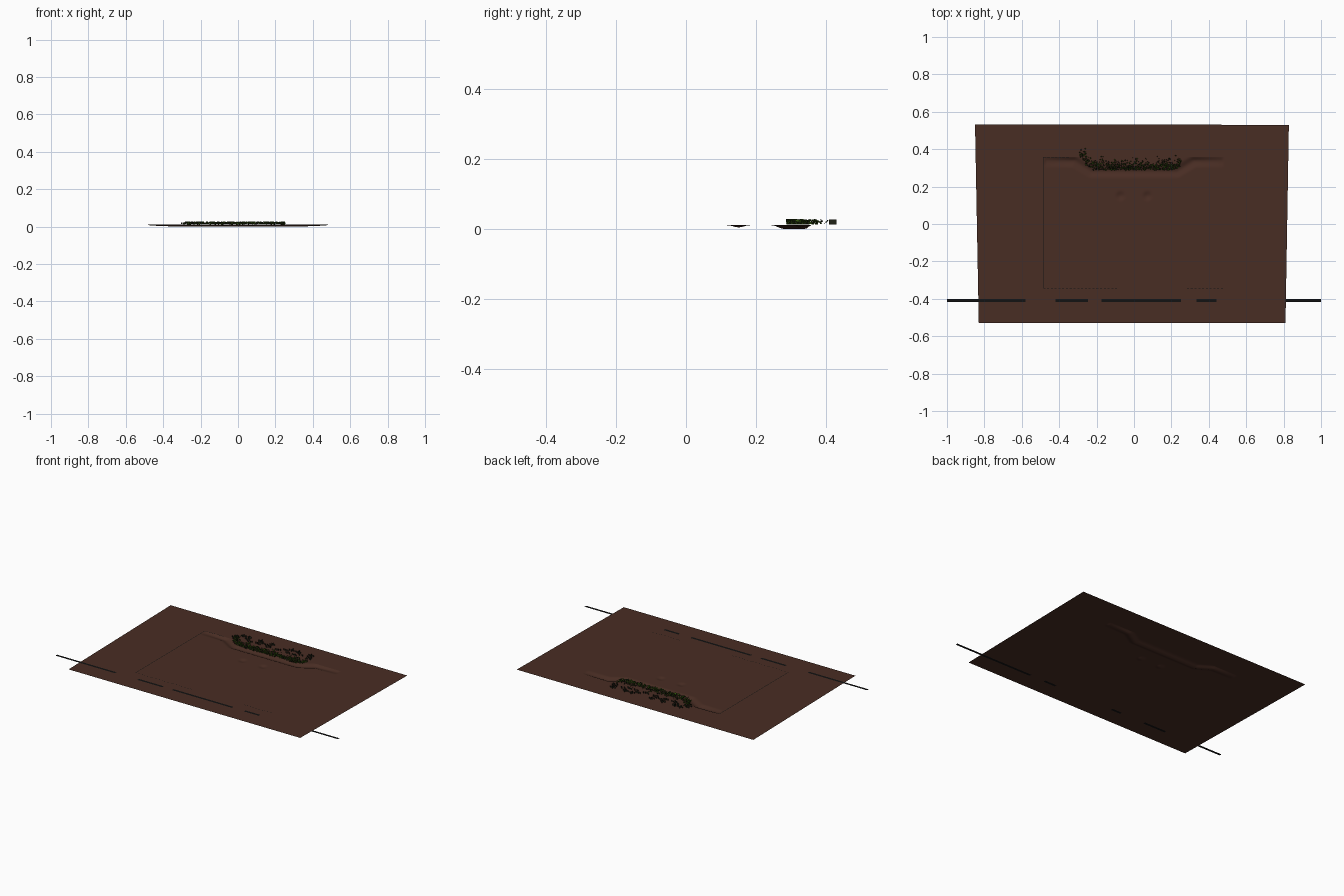
import bpy, math, random
from mathutils import Vector

if "Cube" in bpy.data.objects:
    bpy.data.objects.remove(bpy.data.objects["Cube"])

random.seed(4)
Z = 0.0105                      # ground level
X0, X1, Y0, Y1 = -0.485, 0.485, -0.343, 0.357   # inner plot


def material(name, rgb):
    m = bpy.data.materials.new(name)
    m.diffuse_color = (*rgb, 1)
    m.use_nodes = True
    m.node_tree.nodes["Principled BSDF"].inputs["Base Color"].default_value = m.diffuse_color
    return m


soil = material("brown soil", (0.066, 0.026, 0.017))
black = material("near black", (0.006, 0.006, 0.006))
green = material("leaf green", (0.03, 0.085, 0.004))
dark = material("dark foliage", (0.014, 0.016, 0.008))


def build(name, verts, faces, mats, indices=None):
    me = bpy.data.meshes.new(name)
    me.from_pydata(verts, [], faces)
    for m in mats:
        me.materials.append(m)
    if indices:
        for p, i in zip(me.polygons, indices):
            p.material_index = i
    ob = bpy.data.objects.new(name, me)
    bpy.context.collection.objects.link(ob)
    return ob


# Ditch centre line and two small pits in the plot
path = [Vector(p) for p in [(-0.48, 0.335), (-0.32, 0.335), (-0.23, 0.28),
                            (0.23, 0.28), (0.32, 0.335), (0.48, 0.335)]]


def dist_path(p):
    best = 9
    for a, b in zip(path, path[1:]):
        d = b - a
        t = max(0, min(1, (p - a).dot(d) / d.dot(d)))
        best = min(best, (p - a - d * t).length)
    return best


def dip(d, r, depth):
    return depth * 0.5 * (1 + math.cos(math.pi * d / r)) if d < r else 0


def ground(x, y):
    p = Vector((x, y))
    fade = max(0, min(1, (0.48 - abs(x)) / 0.15))
    edge = max(0, min(1, (Y1 - y) / 0.012))
    h = dip(dist_path(p), 0.036, Z) * (0.4 + 0.6 * fade) * edge * min(1, fade * 20)
    for s in (-1, 1):
        h = max(h, dip((p - Vector((s * 0.072, 0.15))).length, 0.032, 0.006))
    return Z - h


# Inner plot: fine grid carrying the ditch
NX, NY = 150, 110
verts = []
for j in range(NY + 1):
    for i in range(NX + 1):
        x, y = X0 + (X1 - X0) * i / NX, Y0 + (Y1 - Y0) * j / NY
        verts.append((x, y, ground(x, y)))
faces = [(j * (NX + 1) + i, j * (NX + 1) + i + 1, (j + 1) * (NX + 1) + i + 1, (j + 1) * (NX + 1) + i)
         for j in range(NY) for i in range(NX)]
plot = build("inner_plot", verts, faces, [soil])
for p in plot.data.polygons:
    p.use_smooth = True

# Outer field: flat ring with slightly skewed sides
outer = [(-0.83, -0.528, Z), (0.81, -0.528, Z), (0.828, 0.53, Z), (-0.85, 0.533, Z)]
inner = [(X0, Y0, Z), (X1, Y0, Z), (X1, Y1, Z), (X0, Y1, Z)]
build("outer_field", outer + inner,
      [(i, (i + 1) % 4, 4 + (i + 1) % 4, 4 + i) for i in range(4)], [soil])


def plates(name, rects, mat):
    v, f = [], []
    for a, b, c, d, z in rects:
        n = len(v)
        v += [(a, c, z), (b, c, z), (b, d, z), (a, d, z)]
        f.append((n, n + 1, n + 2, n + 3))
    return build(name, v, f, [mat])


# Road strip: surfaces above the field only in places
ends = [-1, -0.58, -0.42, -0.245, -0.175, 0.25, 0.335, 0.44, 0.81, 1]
plates("road_strip", [(a, b, -0.418, -0.402, Z + (0.0005 if i % 2 == 0 else -0.0004))
                      for i, (a, b) in enumerate(zip(ends, ends[1:]))
                      ], black)

# Dotted seam around the plot
seam = []
w = 0.0016
n = 48
for i in range(n):
    x = X0 + (X1 - X0) * i / n
    if x < -0.09 or x > 0.28:
        seam.append((x, x + 0.011, Y0 - w, Y0 + w, Z + 0.0004))
    if x < -0.36:
        seam.append((x, x + 0.016, Y1 - w, Y1 + w, Z + 0.0004))
seam.append((X0 - w, X0 + w, Y0, Y1, Z + 0.0004))
plates("plot_seam", seam, black)

# Grass bank: small tilted leaf cards behind the ditch
v, f, idx = [], [], []


def card(c, along, up, mi):
    k = len(v)
    v.extend([c - along, c + along, c + along + up, c - along + up])
    f.append((k, k + 1, k + 2, k + 3))
    idx.append(mi)


for i in range(750):
    x = random.uniform(-0.29, 0.25)
    low = 0.29 + max(0, abs(x) - 0.215) * 0.7
    y = low + abs(random.gauss(0, 0.026))
    if y > 0.365:
        y = low + random.uniform(0, 0.03)
    if x < -0.26:
        y += random.uniform(0, 0.05)
    ang = random.uniform(0, math.tau)
    s = random.uniform(0.002, 0.0045)
    along = Vector((math.cos(ang), math.sin(ang), 0)) * s
    lean = Vector((-math.sin(ang), math.cos(ang), 0)) * random.uniform(0.001, 0.006)
    z = random.uniform(0.012, 0.022)
    up = lean + Vector((0, 0, min(0.006, 0.028 - z)))
    card(Vector((x, y, z)), along, up, 0 if random.random() < 0.7 else 1)
build("grass_bank", v, f, [green, dark], idx)

# Upright dark brush cards scattered in rows behind the grass
v, f, idx = [], [], []
for row, y in enumerate((0.375, 0.395, 0.418)):
    for i in range(8):
        x = -0.27 + i * 0.07 + random.uniform(-0.02, 0.02)
        if -0.03 < x < 0.06 and row > 0:
            continue
        for k in range(4):
            ctr = Vector((x + (k - 1.5) * 0.01, y + random.uniform(-0.005, 0.005), 0.014))
            card(ctr, Vector((0.0038, 0, 0)), Vector((0, 0, random.uniform(0.006, 0.013))), 1)
        if row == 2:
            card(Vector((x, y, 0.012)), Vector((0, 0.011, 0)), Vector((0, 0, 0.015)), 1)
build("brush_rows", v, f, [green, dark], idx)
